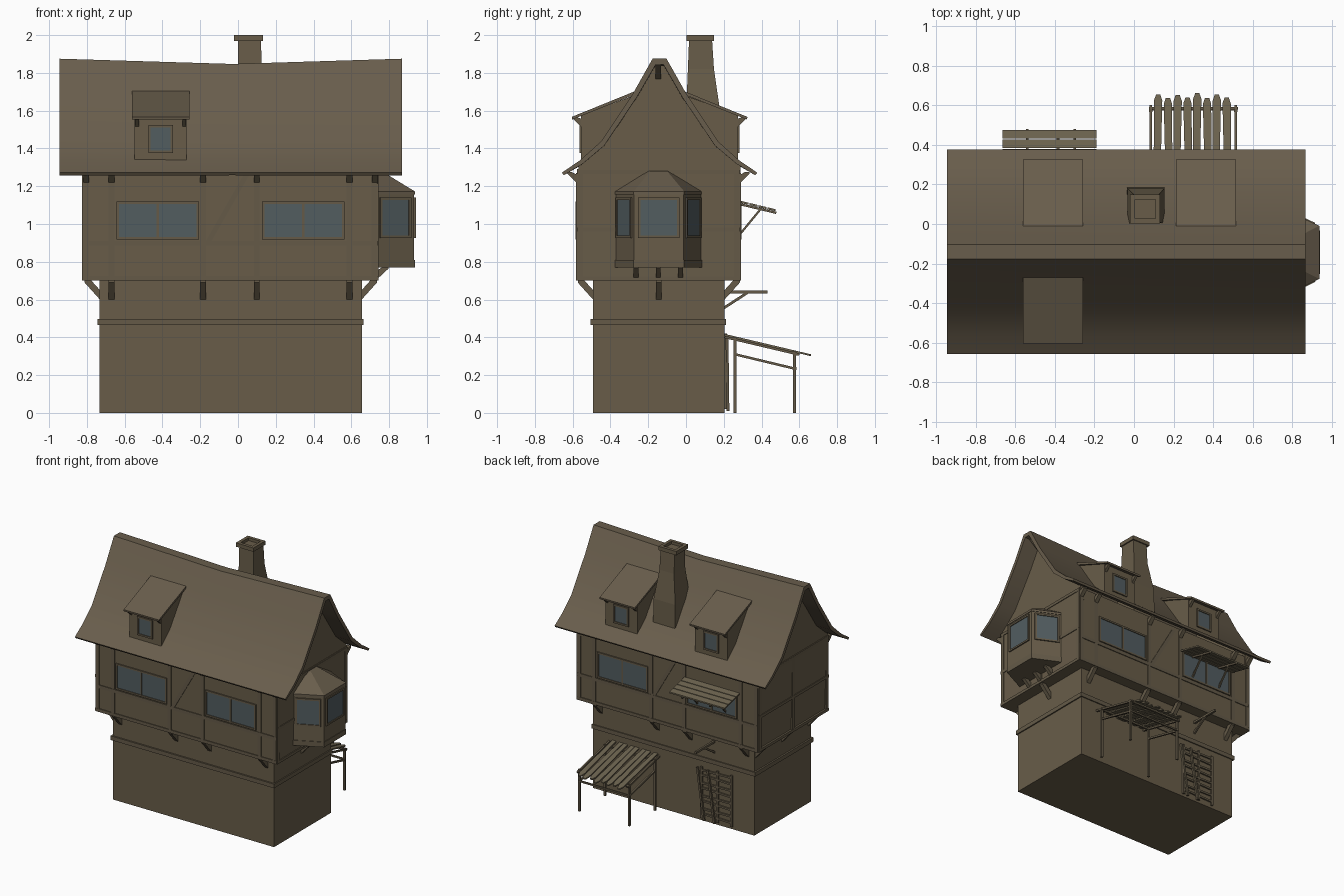
import bpy, bmesh, math
from mathutils import Vector as V

if "Cube" in bpy.data.objects:
    bpy.data.objects.remove(bpy.data.objects["Cube"])


def material(name, col):
    m = bpy.data.materials.new(name)
    m.diffuse_color = (*col, 1)
    m.use_nodes = True
    m.node_tree.nodes["Principled BSDF"].inputs["Base Color"].default_value = m.diffuse_color
    return m


WALL = material("brown plaster", (0.138, 0.108, 0.066))
ROOF = material("roof shingle", (0.140, 0.110, 0.072))
WOOD = material("timber", (0.128, 0.102, 0.064))
PLANK = material("plank wood", (0.150, 0.125, 0.078))
GLASS = material("window glass", (0.085, 0.110, 0.118))
YC = -0.14  # ridge line


def loft(name, rings, mat, smooth=False):
    """Skin closed rings of equal length and cap both ends."""
    bm = bmesh.new()
    rows = [[bm.verts.new(p) for p in r] for r in rings]
    n = len(rows[0])
    for a, b in zip(rows, rows[1:]):
        for i in range(n):
            j = (i + 1) % n
            bm.faces.new((a[i], a[j], b[j], b[i]))
    bm.faces.new(rows[0][::-1])
    bm.faces.new(rows[-1])
    bmesh.ops.recalc_face_normals(bm, faces=bm.faces)
    me = bpy.data.meshes.new(name)
    bm.to_mesh(me)
    bm.free()
    me.materials.append(mat)
    ob = bpy.data.objects.new(name, me)
    bpy.context.collection.objects.link(ob)
    if smooth:
        bpy.ops.object.select_all(action='DESELECT')
        ob.select_set(True)
        bpy.context.view_layer.objects.active = ob
        bpy.ops.object.shade_smooth_by_angle(angle=math.radians(25))
    return ob


def rect(x0, x1, y0, y1, z):
    return [(x0, y0, z), (x1, y0, z), (x1, y1, z), (x0, y1, z)]


def box(name, x0, x1, y0, y1, z0, z1, mat):
    return loft(name, [rect(x0, x1, y0, y1, z0), rect(x0, x1, y0, y1, z1)], mat)


def prism_x(name, prof, x0, x1, mat):
    """Extrude a (y, z) profile along x."""
    return loft(name, [[(x, y, z) for y, z in prof] for x in (x0, x1)], mat)


def beam(name, p, q, w, mat=WOOD):
    p, q = V(p), V(q)
    d = (q - p).normalized()
    s = d.cross(V((0, 0, 1)) if abs(d.z) < 0.95 else V((0, 1, 0))).normalized() * w / 2
    t = d.cross(s)
    return loft(name, [[c + s + t, c - s + t, c - s - t, c + s - t] for c in (p, q)], mat)


def bracket(name, x, y, n, z0, z1, depth, w=0.03):
    """Slanted strut on a wall at (x, y) with outward normal n."""
    n = V((*n, 0))
    side = V((-n.y, n.x, 0)) * w / 2
    prof = [(-0.01, z0), (depth, z1 - 0.01), (depth, z1), (depth * 0.55, z1), (-0.01, z0 + 0.05)]
    mid = [V((x, y, z)) + n * d for d, z in prof]
    loft(name, [[p - side for p in mid], [p + side for p in mid]], WOOD)


def panel(name, wall, s0, s1, z0, z1, out, mat=WOOD, lean=0):
    """Plate on a vertical wall given as two xy points; s is distance along it."""
    a, b = V((*wall[0], 0)), V((*wall[1], 0))
    d = (b - a).normalized()
    n = V((d.y, -d.x, 0))
    rings = [[a + d * (s + (lean if z == z1 else 0)) + n * o + V((0, 0, z))
              for s, o in ((s0, -0.015), (s1, -0.015), (s1, out), (s0, out))] for z in (z0, z1)]
    loft(name, rings, mat)


def window(name, wall, s0, s1, z0, z1, panes=1):
    panel(name + "_glass", wall, s0, s1, z0, z1, 0.003, GLASS)
    f = 0.013
    panel(name + "_sill", wall, s0 - f, s1 + f, z0 - f, z0, 0.009)
    panel(name + "_lintel", wall, s0 - f, s1 + f, z1, z1 + f, 0.009)
    panel(name + "_jamb", wall, s0 - f, s0, z0, z1, 0.009)
    panel(name + "_jamb", wall, s1, s1 + f, z0, z1, 0.009)
    for i in range(1, panes):
        c = s0 + (s1 - s0) * i / panes
        panel(name + "_mullion", wall, c - 0.006, c + 0.006, z0, z1, 0.009)


# Stone ground floor, band course, timbered upper floor
box("ground_floor", -0.732, 0.656, -0.493, 0.205, 0, 0.71, WALL)
box("band_course", -0.745, 0.665, -0.505, 0.213, 0.465, 0.497, WOOD)
loft("upper_floor", [rect(-0.812, 0.738, -0.577, 0.285, 0.7), rect(-0.822, 0.74, -0.577, 0.285, 1.0),
                     rect(-0.826, 0.74, -0.577, 0.285, 1.29)], WALL)
FRONT, BACK = ((0, -0.577), (1, -0.577)), ((0, 0.285), (-1, 0.285))
RIGHT, LEFT = ((0.739, 0), (0.739, 1)), ((-0.821, 0), (-0.821, -1))

# Timber framing and windows of the long walls (m mirrors s for the back)
for tag, wall, m in (("front", FRONT, 1), ("back", BACK, -1)):
    for x in (-0.803, -0.67, -0.185, 0.10, 0.59, 0.722):
        panel(tag + "_post", wall, m * x - 0.015, m * x + 0.015, 0.7, 1.27, 0.005)
    e = sorted((m * -0.815, m * 0.738))
    for z in (0.7, 0.885):
        panel(tag + "_rail", wall, *e, z, z + 0.025, 0.006)
    for x in (-0.425, 0.345):
        window(tag + "_window", wall, m * x - 0.205, m * x + 0.205, 0.93, 1.105, 2)
    c = m * -0.04
    panel(tag + "_brace", wall, c - 0.13, c - 0.10, 0.91, 1.26, 0.005, lean=0.2)
    n, y0, y1 = (0, -m), wall[0][1], (-0.493 if m > 0 else 0.205)
    for x in (-0.67, -0.185, 0.10, 0.59):
        bracket(tag + "_jetty_bracket", x, y1, n, 0.59, 0.70, 0.08)
    for x in (-0.803, -0.67, -0.185, 0.10, 0.59, 0.725):
        bracket(tag + "_eave_bracket", x, y0, n, 1.205, 1.275, 0.05)
for tag, wall, m, xb in (("right", RIGHT, 1, 0.656), ("left", LEFT, -1, -0.732)):
    for y in (-0.56, -0.145, 0.268):
        panel(tag + "_post", wall, m * y - 0.015, m * y + 0.015, 0.7, 1.27, 0.005)
    e = sorted((m * -0.577, m * 0.285))
    for z in (0.7, 0.96, 1.265):
        panel(tag + "_rail", wall, *e, z, z + 0.022, 0.006)
    for y in (-0.47, -0.145, 0.18) if m < 0 else (-0.145,):
        bracket(tag + "_jetty_bracket", xb, y, (m, 0), 0.59, 0.70, 0.08)

# Sagging, flared roof with thin edge, plus gable walls
OUT = [(0.037, 1.875), (0.14, 1.692), (0.31, 1.437), (0.42, 1.338), (0.517, 1.272)]
INN = [(0.507, 1.258), (0.408, 1.318), (0.293, 1.415), (0.12, 1.672), (0.02, 1.845)]
prof = [(-o, z) for o, z in OUT[::-1]] + OUT + INN + [(-o, z) for o, z in INN[::-1]]
loft("roof", [[(x, YC + o, z - sag * (z - 1.26) / 0.6) for o, z in prof]
              for x, sag in ((-0.945, 0), (-0.03, 0.027), (0.868, 0))], ROOF, True)
half = [(0.428, 1.2), (0.428, 1.312), (0.30, 1.418), (0.13, 1.67), (0.026, 1.838)]
gable = [(YC + o, z) for o, z in half] + [(YC - o, z) for o, z in half[::-1]]
for x0, x1 in ((-0.82, -0.78), (0.695, 0.735)):
    prism_x("gable_wall", gable, x0, x1, WALL)
for x, s in ((-0.82, -1), (0.735, 1)):
    bracket("ridge_bracket", x, -0.147, (s, 0), 1.76, 1.85, 0.09)

# Shed dormers: one in front, two at the back
for x, s in ((-0.41, -1), (-0.41, 1), (0.365, 1)):
    y = lambda o: YC + s * o
    body = [(0.415, 1.335), (0.415, 1.575), (0.15, 1.675), (0.13, 1.64), (0.29, 1.41)]
    prism_x("dormer_body", [(y(o), z) for o, z in body], x - 0.138, x + 0.138, WALL)
    lid = [(0.13, 1.703), (0.465, 1.567), (0.463, 1.553), (0.13, 1.685)]
    prism_x("dormer_roof", [(y(o), z) for o, z in lid], x - 0.152, x + 0.152, ROOF)
    window("dormer_window", ((x, y(0.415)), (x - s, y(0.415))), -0.052, 0.052, 1.39, 1.51)
    for dx in (-0.125, 0.125):
        bracket("dormer_bracket", x + dx, y(0.415), (0, s), 1.505, 1.565, 0.04, 0.02)

# Tapered chimney with hollow cap
loft("chimney", [rect(-0.035, 0.155, 0.0, 0.185, 1.35), rect(-0.033, 0.153, 0.001, 0.18, 1.6),
                 rect(0.0, 0.125, 0.01, 0.148, 1.82), rect(0.0, 0.122, 0.016, 0.138, 1.975)], WALL)
loft("chimney_cap", [rect(-0.02, 0.132, 0.002, 0.148, 1.97), rect(-0.02, 0.132, 0.002, 0.148, 2.0),
                     rect(0.005, 0.108, 0.027, 0.123, 2.0), rect(0.005, 0.108, 0.027, 0.123, 1.978)], WALL)

# Bay window on the right gable
bay = [(0.73, -0.375), (0.933, -0.275), (0.933, -0.012), (0.73, 0.083)]
ring = lambda z, k=1.0: [(0.73 + (x - 0.73) * k, -0.145 + (y + 0.145) * k, z) for x, y in bay]
loft("bay_body", [ring(0.775), ring(1.165)], WALL)
loft("bay_base", [ring(0.77, 1.02), ring(0.81, 1.02)], WOOD)
loft("bay_roof", [ring(1.155, 1.02), ring(1.172, 1.02),
                  [(0.73, -0.206, 1.28), (0.76, -0.19, 1.28), (0.76, -0.10, 1.28), (0.73, -0.09, 1.28)]], ROOF)
for i in range(3):
    w = (bay[i], bay[i + 1])
    L = (V(w[1]) - V(w[0])).length
    window("bay_window", w, 0.035, L - 0.035, 0.94, 1.128)
for yy in (-0.265, -0.147, -0.03):
    bracket("bay_bracket", 0.738, yy, (1, 0), 0.70, 0.775, 0.06, 0.026)

# Propped plank shutter over a back window
for i in range(4):
    ya = 0.288 + i * 0.048
    za = lambda v: 1.112 - (v - 0.288) * 0.24
    prism_x("shutter_plank", [(ya, za(ya)), (ya + 0.043, za(ya + 0.043)),
                              (ya + 0.043, za(ya + 0.043) + 0.011), (ya, za(ya) + 0.011)],
            -0.665, -0.19, PLANK)
for x in (-0.54, -0.30):
    beam("shutter_batten", (x, 0.285, 1.105), (x, 0.478, 1.059), 0.012)
    beam("shutter_prop", (x, 0.285, 0.945), (x, 0.40, 1.085), 0.011)

# Back porch: plank roof, posts and rails
pz = lambda v: 0.418 - (v - 0.205) * 0.236
for i, end in enumerate((0.655, 0.638, 0.652, 0.64, 0.662, 0.638, 0.655, 0.64)):
    x = 0.122 + i * 0.0495
    w, lean = 0.021, 0.006 * (-1) ** i
    top = [(x - 0.017 - lean, 0.2), (x + 0.017 - lean, 0.2), (x + w, end - 0.03), (x + w * 0.5, end),
           (x - w * 0.5, end), (x - w, end - 0.03)]
    loft("porch_plank", [[(a, b, pz(b) - d) for a, b in top] for d in (0, 0.01)], PLANK)
for x in (0.085, 0.515):
    for yy in (0.26, 0.575):
        beam("porch_post", (x, yy, 0), (x, yy, pz(yy) - 0.005), 0.016)
    beam("porch_rafter", (x, 0.205, pz(0.205) - 0.016), (x, 0.6, pz(0.6) - 0.016), 0.013)
    beam("porch_side_rail", (x, 0.26, 0.31), (x, 0.585, 0.232), 0.013)
for yy in (0.26, 0.585):
    beam("porch_cross_beam", (0.075, yy, pz(yy) - 0.017), (0.525, yy, pz(yy) - 0.017), 0.013)
beam("porch_front_rail", (0.08, 0.58, 0.236), (0.52, 0.58, 0.236), 0.012)

# Slatted trellis with a leaning ladder, and a hoist beam above
for x in (-0.54, -0.42, -0.28):
    beam("trellis_upright", (x, 0.209, 0.02), (x, 0.209, 0.42), 0.016)
for i in range(8):
    z = 0.05 + i * 0.05
    beam("trellis_slat", (-0.54, 0.209, z), (-0.28, 0.209, z + 0.006 * (-1) ** i), 0.014)
for x in (-0.40, -0.31):
    beam("ladder_rail", (x, 0.222, 0.01), (x + 0.06, 0.217, 0.41), 0.015)
beam("hoist_beam", (-0.385, 0.2, 0.64), (-0.385, 0.432, 0.64), 0.016)
beam("hoist_strut", (-0.385, 0.2, 0.555), (-0.385, 0.325, 0.636), 0.014)
